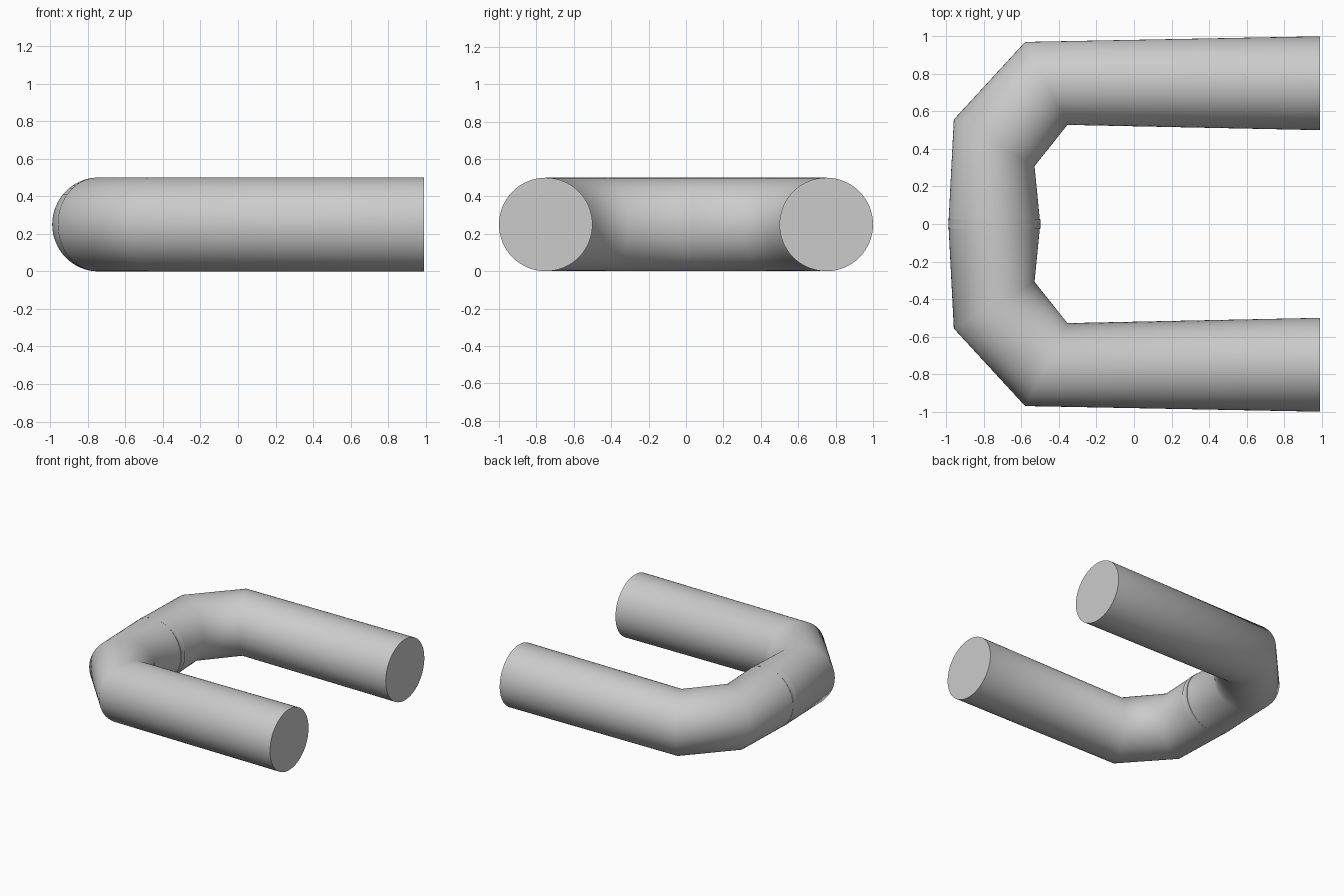
import bpy, bmesh, math
from mathutils import Vector

if "Cube" in bpy.data.objects:
    bpy.data.objects.remove(bpy.data.objects["Cube"])

SEGMENTS = 64
RADIUS = 0.25

# Mitred stations of one half: (outer xy, inner xy)
STATIONS = [
    ((0.99, 1.00), (0.99, 0.50)),
    ((-0.58, 0.97), (-0.355, 0.528)),
    ((-0.96, 0.557), (-0.53, 0.308)),
    ((-0.99, -0.025), (-0.497, -0.025)),
]


def bent_tube(name, side):
    """Loft elliptical mitre rings into a capped half of the U."""
    bm = bmesh.new()
    rings = []
    for outer, inner in STATIONS:
        o = Vector((outer[0], outer[1] * side, RADIUS))
        i = Vector((inner[0], inner[1] * side, RADIUS))
        centre, axis = (o + i) / 2, (o - i) / 2
        ring = []
        for k in range(SEGMENTS):
            a = 2 * math.pi * k / SEGMENTS
            ring.append(bm.verts.new(
                centre + axis * math.cos(a) + Vector((0, 0, RADIUS * math.sin(a)))))
        rings.append(ring)
    for a, b in zip(rings, rings[1:]):
        for k in range(SEGMENTS):
            n = (k + 1) % SEGMENTS
            bm.faces.new((a[k], a[n], b[n], b[k]))
    bm.faces.new(rings[0])
    bm.faces.new(rings[-1])
    bmesh.ops.recalc_face_normals(bm, faces=bm.faces[:])
    mesh = bpy.data.meshes.new(name)
    bm.to_mesh(mesh)
    bm.free()
    obj = bpy.data.objects.new(name, mesh)
    bpy.context.collection.objects.link(obj)
    bpy.ops.object.select_all(action='DESELECT')
    obj.select_set(True)
    bpy.context.view_layer.objects.active = obj
    bpy.ops.object.shade_smooth_by_angle(angle=math.radians(60))
    return obj


# Two mirrored halves, overlapping slightly at the middle
bent_tube("back_half_tube", 1)
bent_tube("front_half_tube", -1)
